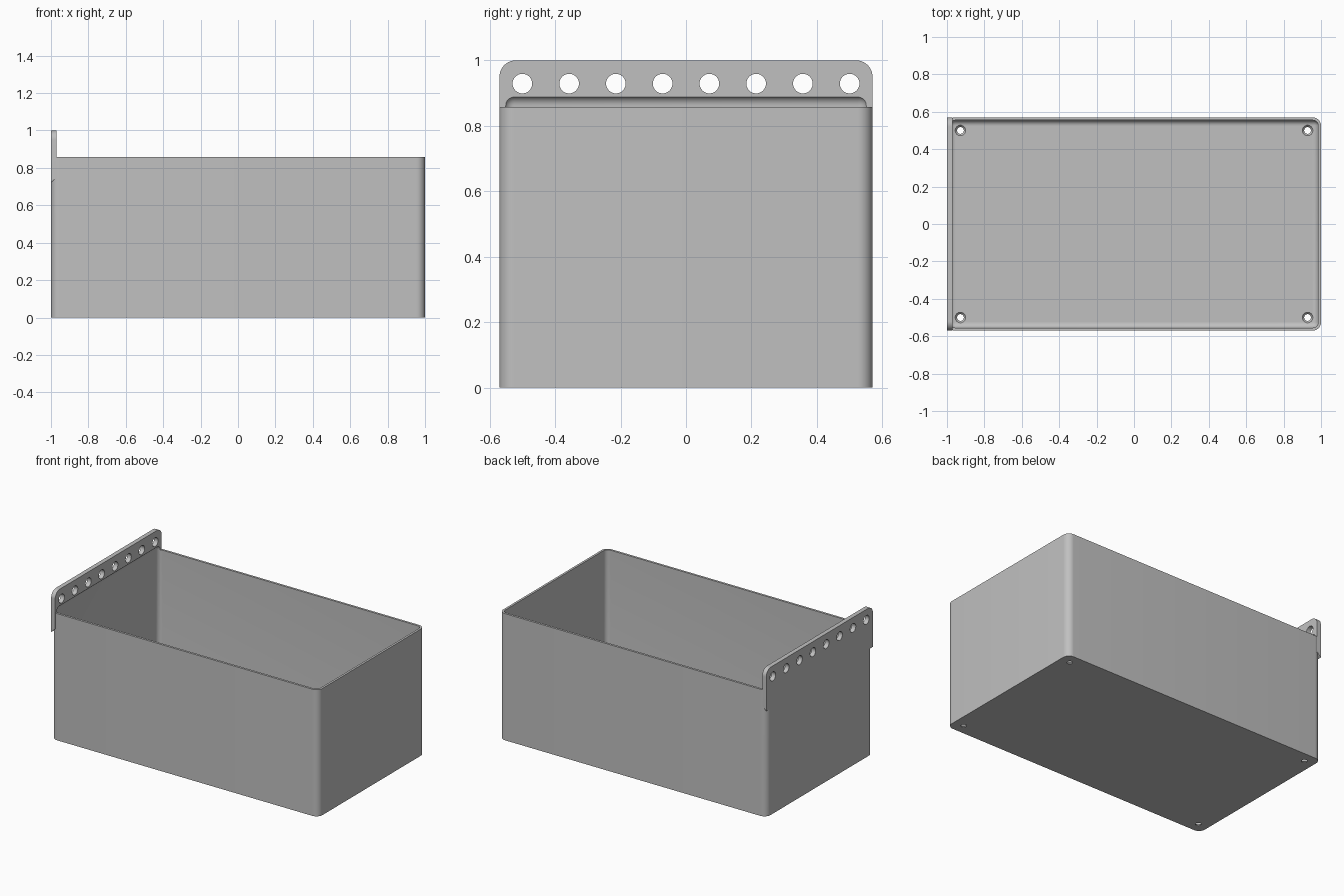
import bpy
import bmesh
import math
from mathutils import Matrix, Vector

cube = bpy.data.objects.get("Cube")
if cube:
    bpy.data.objects.remove(cube, do_unlink=True)

# Overall dimensions
HX, HY, RIM, TOP = 1.0, 0.57, 0.857, 1.0
WALL, FLOOR, INNER_R = 0.015, 0.016, 0.03
TAB = 0.03
TAB_LOW = 0.72

grey = bpy.data.materials.new("plain_grey")
grey.use_nodes = True
grey.diffuse_color = (0.53, 0.53, 0.53, 1)
grey.node_tree.nodes["Principled BSDF"].inputs["Base Color"].default_value = grey.diffuse_color


def finish(name, bm):
    bmesh.ops.recalc_face_normals(bm, faces=bm.faces[:])
    mesh = bpy.data.meshes.new(name)
    bm.to_mesh(mesh)
    bm.free()
    mesh.materials.append(grey)
    obj = bpy.data.objects.new(name, mesh)
    bpy.context.scene.collection.objects.link(obj)
    return obj


def block(low, high):
    low, high = Vector(low), Vector(high)
    bm = bmesh.new()
    matrix = Matrix.Translation((low + high) / 2) @ Matrix.Diagonal((*(high - low), 1))
    bmesh.ops.create_cube(bm, size=1, matrix=matrix)
    return bm


def round_edges(bm, radius, rule, segments=10):
    edges = [e for e in bm.edges if rule(e.verts[0].co, e.verts[1].co)]
    bmesh.ops.bevel(bm, geom=edges, offset=radius, segments=segments,
                    profile=0.5, affect='EDGES')


def drill(bm, centre, r_low, r_high, depth, turn=0):
    matrix = Matrix.Translation(centre) @ Matrix.Rotation(turn, 4, 'Y')
    bmesh.ops.create_cone(bm, cap_ends=True, segments=32, radius1=r_low,
                          radius2=r_high, depth=depth, matrix=matrix)


def combine(target, tool, operation):
    mod = target.modifiers.new(operation.lower(), 'BOOLEAN')
    mod.operation, mod.solver, mod.object = operation, 'EXACT', tool
    bpy.context.view_layer.update()
    graph = bpy.context.evaluated_depsgraph_get()
    mesh = bpy.data.meshes.new_from_object(target.evaluated_get(graph))
    target.modifiers.clear()
    target.data = mesh
    bpy.data.objects.remove(tool, do_unlink=True)


# Outer body with rounded upright corners
bm = block((-HX, -HY, 0), (HX, HY, RIM))
round_edges(bm, INNER_R + WALL, lambda a, b: abs(a.z - b.z) > 0.1)
bin_body = finish("storage_bin", bm)

# Hanging plate: sloped underside and rounded top corners
bm = block((-HX, -HY, TAB_LOW), (-HX + TAB, HY, TOP))
for v in bm.verts:
    if v.co.z < RIM and v.co.x > -HX + TAB / 2:
        v.co.z += TAB
round_edges(bm, 0.05, lambda a, b: a.z > RIM and b.z > RIM and abs(a.x - b.x) > TAB / 2)
combine(bin_body, finish("hanging_plate", bm), 'UNION')

# Hollow interior, rounded on every edge, reaching a little into the plate
bm = block((-HX + WALL, -HY + WALL, FLOOR), (HX - WALL, HY - WALL, 0.892))
round_edges(bm, INNER_R, lambda a, b: True, 8)
combine(bin_body, finish("cavity_cutter", bm), 'DIFFERENCE')

# Row of holes through the hanging plate
bm = bmesh.new()
for i in range(8):
    drill(bm, (-HX + TAB / 2, -0.5 + i / 7, 0.929), 0.03, 0.03, 0.1, math.pi / 2)
# Drain holes through the floor corners
for sx in (-1, 1):
    for sy in (-1, 1):
        drill(bm, (sx * 0.928, sy * 0.5, 0), 0.018, 0.018, 0.1)
combine(bin_body, finish("hole_cutter", bm), 'DIFFERENCE')

# Countersinks on the floor holes
bm = bmesh.new()
for sx in (-1, 1):
    for sy in (-1, 1):
        drill(bm, (sx * 0.928, sy * 0.5, 0.012), 0.0146, 0.035, 0.024)
combine(bin_body, finish("countersink_cutter", bm), 'DIFFERENCE')

# Smooth curves, crisp edges
bpy.ops.object.select_all(action='DESELECT')
bin_body.select_set(True)
bpy.context.view_layer.objects.active = bin_body
bpy.ops.object.shade_smooth_by_angle(angle=math.radians(30))
